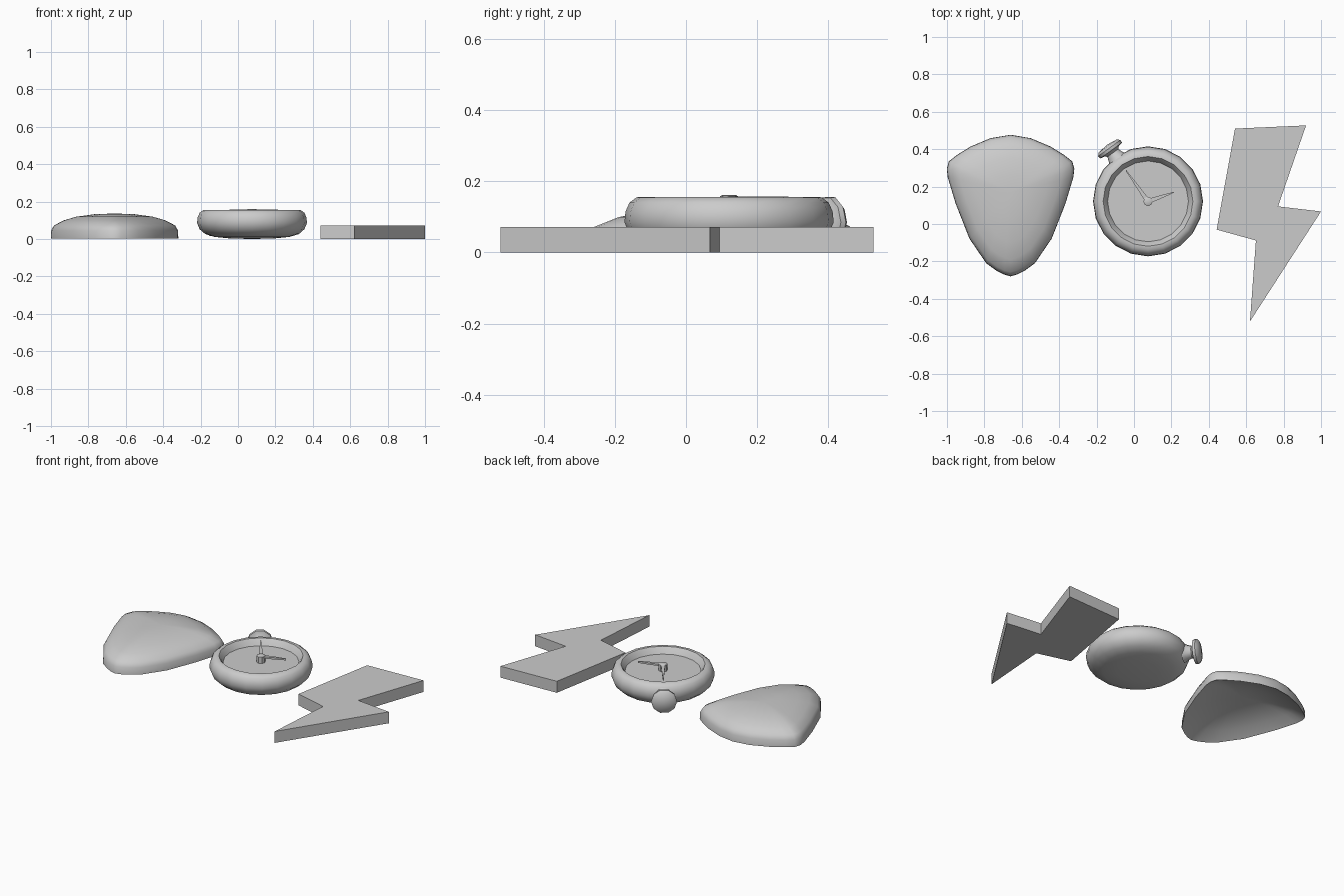
import bpy, bmesh, math
from mathutils import Matrix, Vector

if "Cube" in bpy.data.objects:
    bpy.data.objects.remove(bpy.data.objects["Cube"])


def finish(name, bm, matrix=None, angle=None):
    bmesh.ops.recalc_face_normals(bm, faces=bm.faces)
    mesh = bpy.data.meshes.new(name)
    bm.to_mesh(mesh)
    bm.free()
    ob = bpy.data.objects.new(name, mesh)
    bpy.context.collection.objects.link(ob)
    if matrix:
        ob.matrix_world = matrix
    if angle:
        bpy.ops.object.select_all(action='DESELECT')
        ob.select_set(True)
        bpy.context.view_layer.objects.active = ob
        bpy.ops.object.shade_smooth_by_angle(angle=math.radians(angle))
    return ob


def prism(name, pts, z0, z1):
    bm = bmesh.new()
    face = bm.faces.new([bm.verts.new((x, y, z0)) for x, y in pts])
    ext = bmesh.ops.extrude_face_region(bm, geom=[face], use_keep_orig=True)
    for v in ext['geom']:
        if isinstance(v, bmesh.types.BMVert):
            v.co.z = z1
    return finish(name, bm)


def stacked(name, outline, profile, matrix, angle):
    """Skin scaled copies of an outline; scale 0 ends become a single pole."""
    bm = bmesh.new()
    rings = []
    for s, z in profile:
        if s == 0:
            rings.append([bm.verts.new((0, 0, z))])
        else:
            rings.append([bm.verts.new((x * s, y * s, z)) for x, y in outline])
    n = len(outline)
    for a, b in zip(rings, rings[1:]):
        for i in range(n):
            j = (i + 1) % n
            quad = [a[i % len(a)], a[j % len(a)], b[j % len(b)], b[i % len(b)]]
            bm.faces.new(list(dict.fromkeys(quad)))
    return finish(name, bm, matrix, angle)


def circle(n):
    return [(math.cos(2 * math.pi * i / n), math.sin(2 * math.pi * i / n)) for i in range(n)]


# Lightning bolt plate
prism("lightning_bolt", [(.54, .51), (.92, .527), (.77, .094), (1.0, .067),
                         (.62, -.521), (.652, -.088), (.442, -.03)], 0, .072)

# Domed shield: half outline mirrored, hollow underneath
half = [(0, .477), (.107, .459), (.214, .414), (.285, .37), (.33, .335), (.341, .295),
        (.336, .25), (.294, .11), (.22, -.078), (.13, -.21), (.075, -.25), (.035, -.27), (0, -.28)]
outline = half + [(-x, y) for x, y in half[-2:0:-1]]
cy = .17
shield = [(0, .085), (.25, .081), (.5, .068), (.8, .038), (1, .002),
          (.995, .045), (.95, .072), (.8, .099), (.6, .119), (.3, .133), (0, .136)]
stacked("shield", [(x, y - cy) for x, y in outline], shield,
        Matrix.Translation((-.66, cy, 0)), 50)

# Watch case with recessed dial
cx, wy = .075, .121
case = [(0, 0), (.12, .003), (.2, .011), (.25, .026), (.28, .052), (.294, .085), (.291, .115),
        (.28, .14), (.26, .155), (.24, .156), (.23, .143), (.216, .118), (0, .118)]
stacked("watch_case", circle(20), case, Matrix.Translation((cx, wy, 0)), 40)

# Crown and flared stem, revolved about an axis pointing outward
ang = math.radians(126)
axis = Vector((math.cos(ang), math.sin(ang), 0))
mat = Matrix.Translation((cx, wy, .085)) @ axis.to_track_quat('Z', 'Y').to_matrix().to_4x4()
crown = [(0, .26), (.06, .27), (.045, .295), (.036, .32), (.045, .33), (.072, .336),
         (.074, .352), (.06, .366), (0, .374)]
stacked("watch_crown", circle(10), crown, mat, 40)

# Hub and two tapered hands
stacked("hand_hub", circle(8), [(0, .115), (.025, .115), (.025, .158), (.02, .161), (0, .161)],
        Matrix.Translation((cx, wy, 0)), 40)
for name, tip in (("minute_hand", (-.043, .287)), ("hour_hand", (.214, .17))):
    c = Vector((cx, wy))
    t = Vector(tip)
    d = (t - c).normalized()
    side = Vector((-d.y, d.x))
    pts = [c - side * .012, c + d * .07 - side * .009, t - side * .002,
           t + side * .002, c + d * .07 + side * .009, c + side * .012]
    prism(name, pts, .146, .157)
